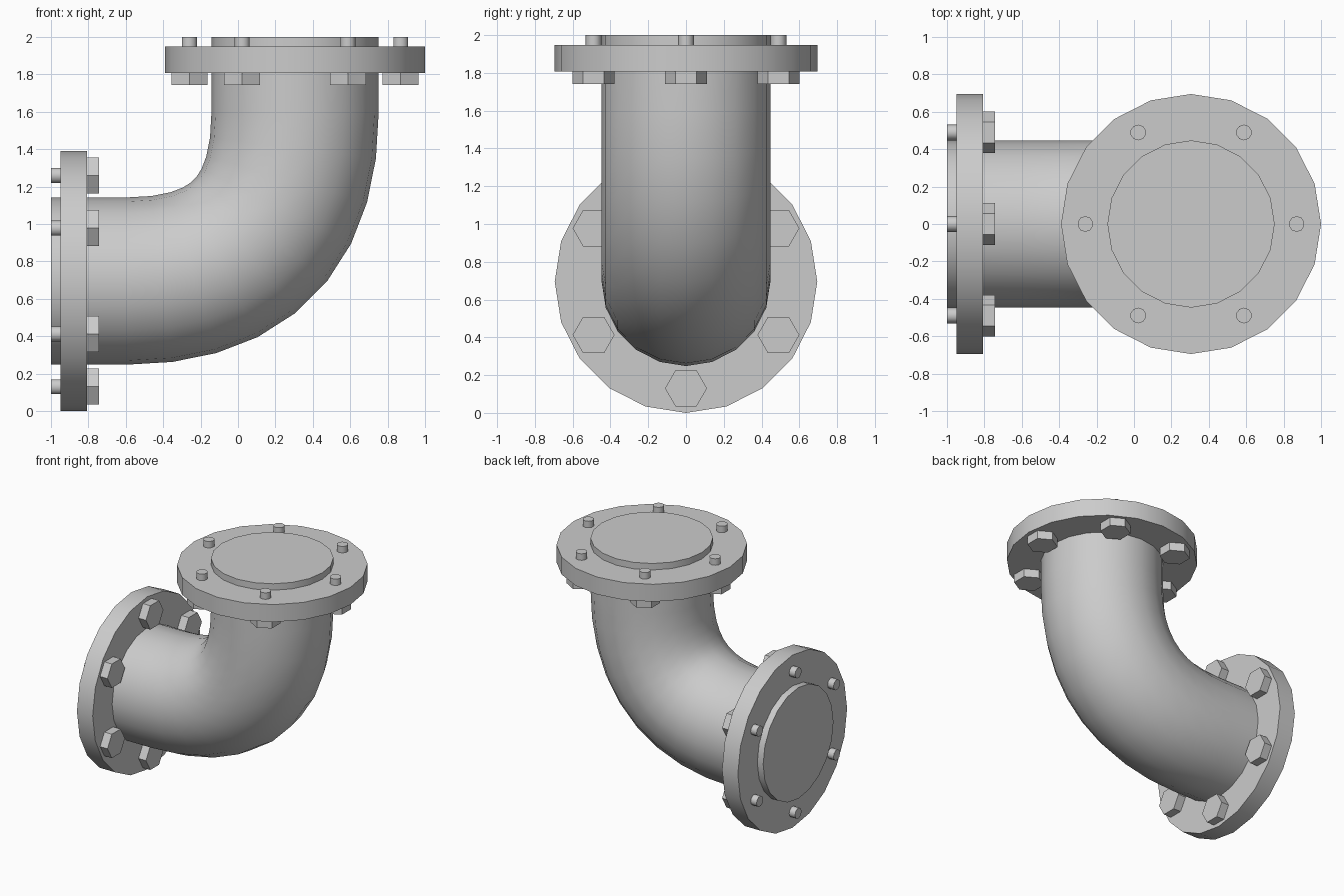
import bpy, bmesh
from math import radians, sin, cos, pi
from mathutils import Matrix, Vector

if "Cube" in bpy.data.objects:
    bpy.data.objects.remove(bpy.data.objects["Cube"])

CORNER = Vector((0.305, 0, 0.695))   # where the two pipe axes meet
REACH = 1.305                        # corner to each open end
BEND = 0.9                           # corner to the start of the bend
R_PIPE, R_FLANGE, R_BOLTS = 0.447, 0.695, 0.565
SIDES, STEPS = 20, 9


def finish(bm, name, smooth=True):
    bmesh.ops.recalc_face_normals(bm, faces=bm.faces)
    mesh = bpy.data.meshes.new(name)
    bm.to_mesh(mesh)
    bm.free()
    ob = bpy.data.objects.new(name, mesh)
    bpy.context.collection.objects.link(ob)
    if smooth:
        bpy.ops.object.select_all(action='DESELECT')
        ob.select_set(True)
        bpy.context.view_layer.objects.active = ob
        bpy.ops.object.shade_smooth_by_angle(angle=radians(40))
    return ob


def cylinder(bm, frame, sides, r, z0, z1, x=0, y=0):
    bmesh.ops.create_cone(bm, cap_ends=True, segments=sides, radius1=r, radius2=r,
                          depth=z1 - z0,
                          matrix=frame @ Matrix.Translation((x, y, (z0 + z1) / 2)))


# Elbow pipe: rings swept along a straight, quadratic bend, straight path
path = [(Vector((-REACH, 0, 0)), Vector((1, 0, 0)))]
for k in range(STEPS + 1):
    t = k / STEPS
    path.append((Vector((-BEND * (1 - t) ** 2, 0, BEND * t * t)),
                 Vector((1 - t, 0, t)).normalized()))
path.append((Vector((0, 0, REACH)), Vector((0, 0, 1))))

bm = bmesh.new()
rings = []
for p, tangent in path:
    normal = Vector((tangent.z, 0, -tangent.x))
    rings.append([bm.verts.new(CORNER + p + R_PIPE * (normal * cos(a) + Vector((0, sin(a), 0))))
                  for a in (2 * pi * i / SIDES for i in range(SIDES))])
for a, b in zip(rings, rings[1:]):
    for i in range(SIDES):
        j = (i + 1) % SIDES
        bm.faces.new((a[i], a[j], b[j], b[i]))
bm.faces.new(rings[0])
bm.faces.new(rings[-1])
finish(bm, "elbow_pipe")

# Flange and six bolts at each end, built along the local z axis
top = Matrix.Translation(CORNER)
side = top @ Matrix.Rotation(radians(-90), 4, 'Y')
for label, frame in (("top", top), ("side", side)):
    bm = bmesh.new()
    cylinder(bm, frame, SIDES, R_FLANGE, REACH - 0.192, REACH - 0.052)
    finish(bm, label + "_flange")

    bm = bmesh.new()
    for i in range(6):
        x, y = R_BOLTS * cos(i * pi / 3), R_BOLTS * sin(i * pi / 3)
        cylinder(bm, frame, 6, 0.111, REACH - 0.258, REACH - 0.192, x, y)   # hex head
        cylinder(bm, frame, 10, 0.042, REACH - 0.192, REACH, x, y)          # shank
    finish(bm, label + "_bolts")
